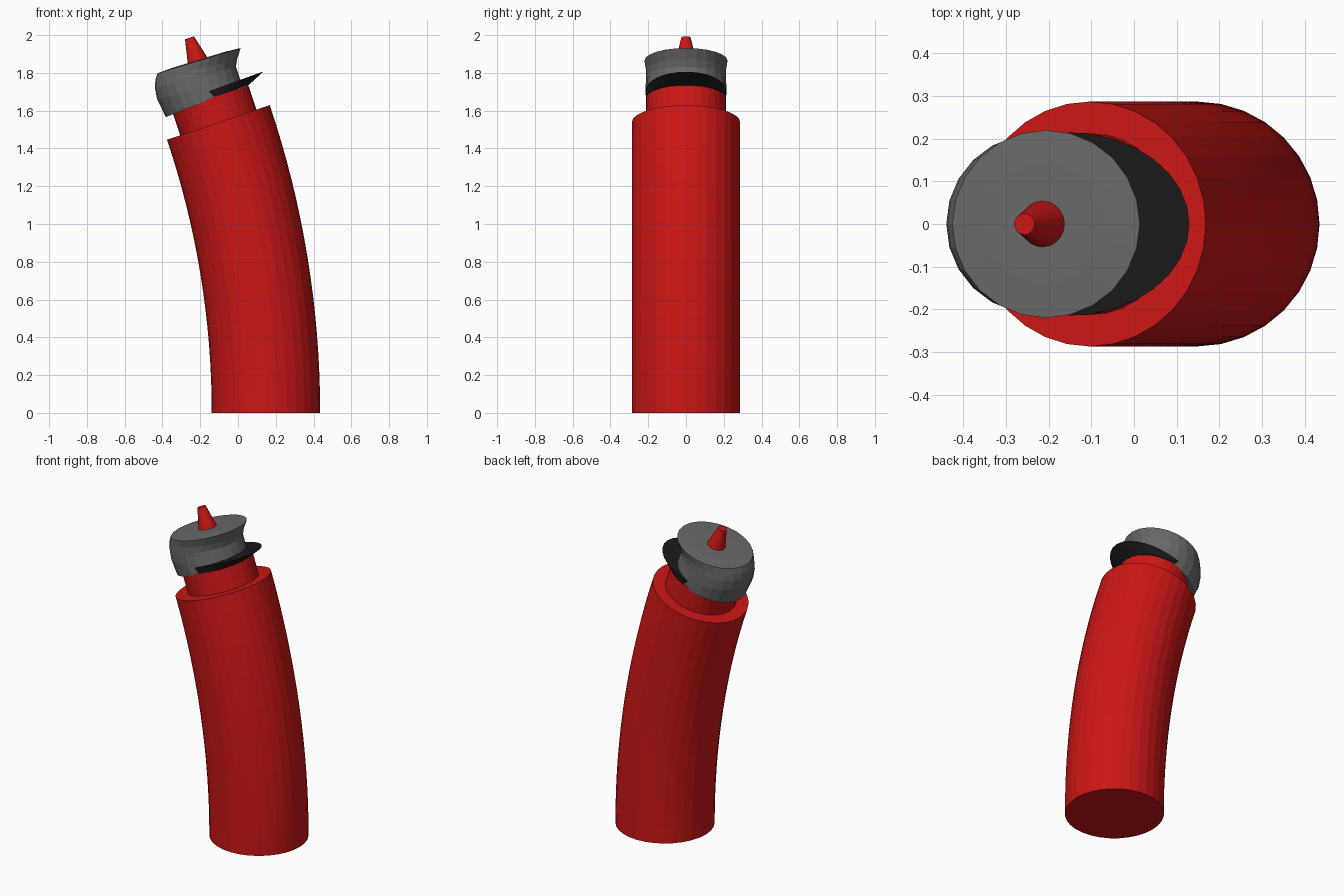
import bpy, bmesh
from math import sin, cos, pi, radians
from mathutils import Matrix, Vector

if "Cube" in bpy.data.objects:
    bpy.data.objects.remove(bpy.data.objects["Cube"])


def material(name, rgb):
    m = bpy.data.materials.new(name)
    m.diffuse_color = (*rgb, 1)
    m.use_nodes = True
    m.node_tree.nodes["Principled BSDF"].inputs["Base Color"].default_value = m.diffuse_color
    return m


RED = material("red", (0.6, 0.008, 0.008))
BLACK = material("black", (0.01, 0.01, 0.01))
GREY = material("grey", (0.14, 0.14, 0.14))

TILT = radians(18.6)
BEND = 4.82          # bend radius of the body
BASE_X = 0.148
TOP = Vector((BASE_X - BEND * (1 - cos(TILT)), 0, BEND * sin(TILT)))
# tilted frame at the top of the body
FRAME = Matrix.Translation(TOP) @ Matrix.Rotation(-TILT, 4, 'Y')


def loft(name, rings, mat, matrix=Matrix()):
    """Skin a list of closed rings and cap both ends."""
    bm = bmesh.new()
    loops = [[bm.verts.new(matrix @ Vector(p)) for p in r] for r in rings]
    n = len(loops[0])
    for a, b in zip(loops, loops[1:]):
        for i in range(n):
            j = (i + 1) % n
            bm.faces.new((a[i], a[j], b[j], b[i]))
    bm.faces.new(loops[0][::-1])
    bm.faces.new(loops[-1])
    bmesh.ops.recalc_face_normals(bm, faces=bm.faces)
    mesh = bpy.data.meshes.new(name)
    bm.to_mesh(mesh)
    bm.free()
    obj = bpy.data.objects.new(name, mesh)
    mesh.materials.append(mat)
    bpy.context.collection.objects.link(obj)
    return obj


def ellipse(left, right, z_left, z_right, ry, n=32):
    """Ring spanning left..right in x, sloping from z_left to z_right."""
    pts = []
    for i in range(n):
        a = 2 * pi * i / n
        t = (1 + cos(a)) / 2
        pts.append((left + (right - left) * t, ry * sin(a),
                    z_left + (z_right - z_left) * t))
    return pts


def circle(r, z, x=0, n=32):
    return ellipse(x - r, x + r, z, z, r, n)


# bent body
rings = []
for k in range(17):
    a = TILT * k / 16
    place = (Matrix.Translation((BASE_X - BEND * (1 - cos(a)), 0, BEND * sin(a)))
             @ Matrix.Rotation(-a, 4, 'Y'))
    rings.append([place @ Vector(p) for p in circle(0.287, 0)])
loft("body", rings, RED)

# neck
loft("neck", [circle(0.213, -0.02), circle(0.213, 0.136)], RED, FRAME)

# cap: bulging at the back, pinched at the front, flared top rim
cap_rings = [
    (-0.255, 0.190, 0.116, 0.138, 0.212),
    (-0.268, 0.182, 0.222, 0.180, 0.214),
    (-0.260, 0.182, 0.282, 0.250, 0.212),
    (-0.243, 0.200, 0.322, 0.285, 0.212),
    (-0.222, 0.237, 0.350, 0.336, 0.220),
    (-0.140, 0.150, 0.352, 0.344, 0.140),
]
loft("cap", [ellipse(*r, n=24) for r in cap_rings], GREY, FRAME)


# brim: half-ellipse wedge, thin at the tip
def brim_ring(x0, length, width, z, z_tip, n=16):
    pts = []
    for i in range(n + 1):
        a = -pi / 2 + pi * i / n
        c = cos(a)
        pts.append((x0 + length * c, width * sin(a), z + (z_tip - z) * c))
    return pts


loft("brim", [brim_ring(0.02, 0.195, 0.211, 0.137, 0.137),
              brim_ring(0.005, 0.300, 0.215, 0.171, 0.176),
              brim_ring(0.003, 0.304, 0.215, 0.173, 0.180)], BLACK, FRAME)

# tip
loft("tip", [circle(0.057, 0.335, 0.0, 20), circle(0.025, 0.474, -0.002, 20)], RED, FRAME)
